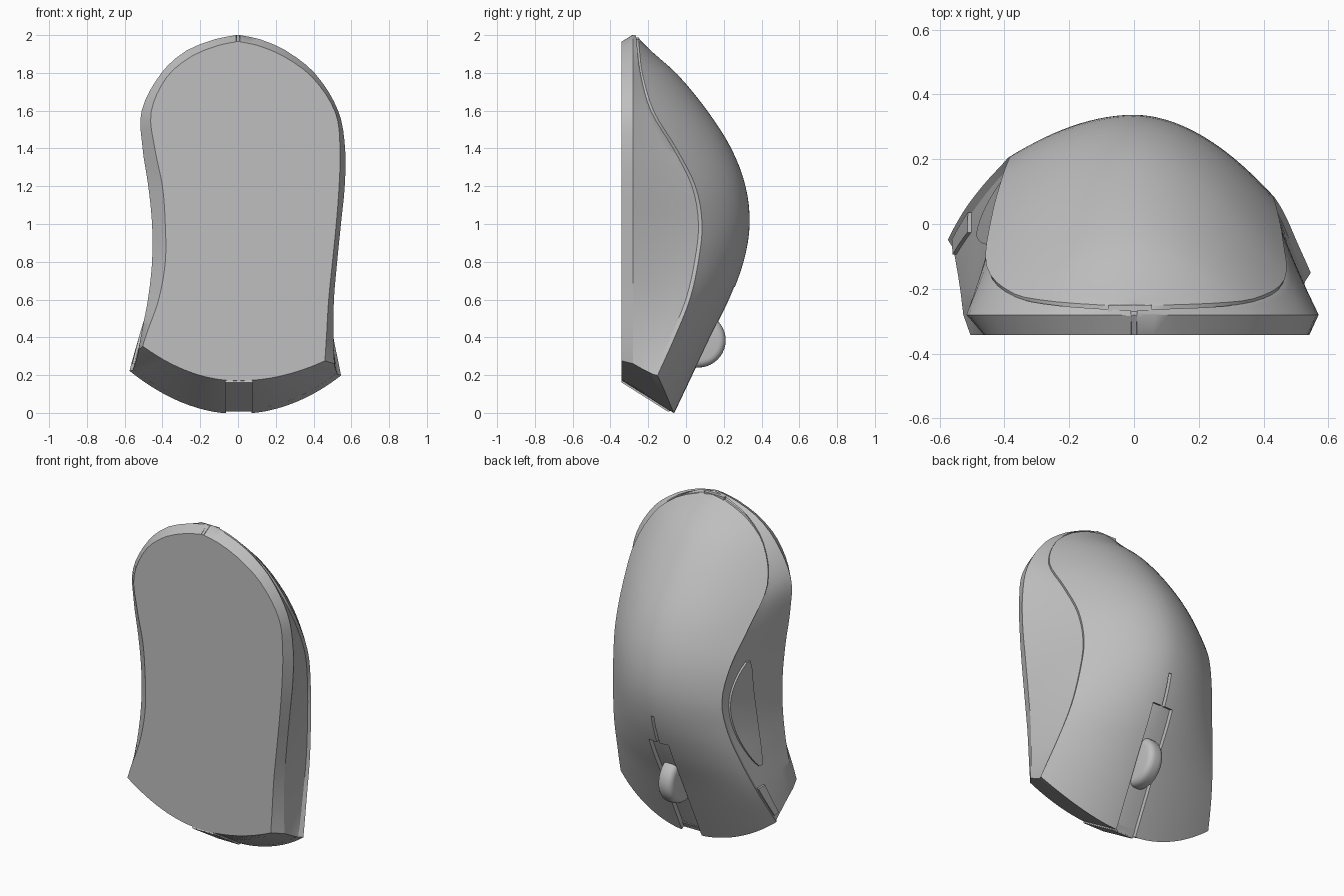
import bpy, bmesh, math
from mathutils import Matrix

if "Cube" in bpy.data.objects:
    bpy.data.objects.remove(bpy.data.objects["Cube"])

grey = bpy.data.materials.new("light grey plastic")
grey.use_nodes = True
COL = (0.52, 0.52, 0.52, 1)
grey.diffuse_color = COL
grey.node_tree.nodes["Principled BSDF"].inputs["Base Color"].default_value = COL

# Stations along the length: z, base L/R x, chamfer L/R x, left seam x y, right seam x y, crown y
ST = [
    (0.0, -.56, .44, -.56, .50, -.62, -.16, .58, -.24, -.06),
    (0.2, -.545, .455, -.545, .51, -.58, -.06, .545, -.15, .035),
    (0.4, -.49, .468, -.515, .505, -.525, .04, .505, -.06, .13),
    (0.6, -.42, .48, -.477, .508, -.465, .12, .47, .02, .23),
    (0.8, -.385, .50, -.455, .525, -.41, .18, .445, .065, .305),
    (1.0, -.385, .52, -.455, .545, -.385, .205, .43, .085, .337),
    (1.2, -.40, .535, -.475, .565, -.405, .15, .44, .05, .315),
    (1.4, -.44, .54, -.505, .567, -.44, .02, .46, -.05, .24),
    (1.6, -.46, .515, -.51, .53, -.455, -.13, .465, -.17, .115),
    (1.8, -.375, .39, -.405, .405, -.37, -.215, .37, -.23, -.045),
    (1.92, -.24, .235, -.27, .25, -.24, -.24, .235, -.245, -.175),
    (1.98, -.10, .10, -.115, .11, -.10, -.25, .10, -.25, -.235),
    (2.0, -.01, .01, -.01, .01, -.01, -.255, .01, -.255, -.25),
]
BASE_Y, EDGE_Y = -.342, -.28


def station(z):
    """Smooth Hermite interpolation of the station table."""
    z = min(max(z, 0), 2)
    i = max(k for k in range(len(ST) - 1) if ST[k][0] <= z)
    a, b = ST[i], ST[i + 1]
    p, q = ST[max(i - 1, 0)], ST[min(i + 2, len(ST) - 1)]
    h = b[0] - a[0]
    t = (z - a[0]) / h
    out = []
    for c in range(1, 10):
        ma = (b[c] - p[c]) / (b[0] - p[0]) * h
        mb = (q[c] - a[c]) / (q[0] - a[0]) * h
        out.append((2*t**3 - 3*t*t + 1) * a[c] + (t**3 - 2*t*t + t) * ma
                   + (3*t*t - 2*t**3) * b[c] + (t**3 - t*t) * mb)
    return out


def front_z(x, y):
    """Height of the sloped, bowed nose surface."""
    return max(0, .17 - .63 * (y - BASE_Y) + (.72 if x < 0 else .5) * x * x)


def place(func, s, drop=0):
    """Solve for a surface point so that row s = 0 lies on the nose surface."""
    z = s
    for _ in range(12):
        x, y = func(station(z))
        z = s + front_z(x, y) * max(0, 1 - s / .8)
    return x, y, z - drop * max(0, (s - 1.2) / .8) ** 2


def arc(t, inset=0):
    """Crown curve from left seam (t = -1) to right seam (t = 1)."""
    def f(v):
        xs, ys = (v[4], v[5]) if t < 0 else (v[6], v[7])
        k = 1 - inset
        return abs(t) * xs * k, v[8] - (v[8] - ys) * abs(t) ** 1.9 - inset
    return f


def wall(k, left):
    """Side wall from the chamfer edge (k = 0) to just inside the seam (k = 1)."""
    def f(v):
        xo, xs, ys = (v[2], v[4], v[5]) if left else (v[3], v[6], v[7])
        xs *= .975
        return xo + (xs - xo) * k, EDGE_Y + (ys - .012 - EDGE_Y) * k
    return f


def add_mesh(name, bm):
    bmesh.ops.recalc_face_normals(bm, faces=bm.faces)
    me = bpy.data.meshes.new(name)
    bm.to_mesh(me)
    bm.free()
    ob = bpy.data.objects.new(name, me)
    me.materials.append(grey)
    bpy.context.collection.objects.link(ob)
    return ob


def loft(name, rows, pair):
    """Skin rows of (outer, inner) point lists and cap both ends."""
    bm = bmesh.new()
    rings, n = [], 0
    for s in rows:
        outer, inner = pair(s)
        n = len(outer)
        rings.append([bm.verts.new(p) for p in outer + inner[::-1]])
    for a, b in zip(rings, rings[1:]):
        for i in range(2 * n):
            j = (i + 1) % (2 * n)
            bm.faces.new((a[i], a[j], b[j], b[i]))
    for r in (rings[0], rings[-1]):
        for i in range(n - 1):
            bm.faces.new((r[i], r[i + 1], r[2*n - 2 - i], r[2*n - 1 - i]))
    return add_mesh(name, bm)


def smooth(ob, angle=32):
    bpy.ops.object.select_all(action='DESELECT')
    ob.select_set(True)
    bpy.context.view_layer.objects.active = ob
    bpy.ops.object.shade_smooth_by_angle(angle=math.radians(angle))


ROWS = [i * .05 for i in range(37)] + [1.84, 1.88, 1.92, 1.95, 1.97, 1.98, 1.99, 2]
TS = [i / 14 - 1 for i in range(29)]
KS = [0, .25, .5, .75, 1]


def body_pair(s):
    funcs = [wall(k, True) for k in KS] + [arc(t, .03) for t in TS[1:-1]] \
        + [wall(k, False) for k in KS[::-1]]
    outer = [place(f, s) for f in funcs]
    m = len(outer) - 1
    inner = [place(lambda v, u=i / m: (v[0] + (v[1] - v[0]) * u, BASE_Y), s, .035)
             for i in range(m + 1)]
    return outer, inner


def shell_pair(s):
    return [place(arc(t), s, .015) for t in TS], [place(arc(t, .04), s, .015) for t in TS]


body = loft("lower_body", ROWS, body_pair)
shell = loft("top_shell", ROWS, shell_pair)


def box(name, size, loc, tilt=0, bevel=0):
    bm = bmesh.new()
    bmesh.ops.create_cube(bm, size=1, matrix=Matrix.Translation(loc)
                          @ Matrix.Rotation(tilt, 4, 'X') @ Matrix.Diagonal((*size, 1)))
    if bevel:
        bmesh.ops.bevel(bm, geom=bm.edges[:], offset=bevel, segments=2, affect='EDGES')
    return add_mesh(name, bm)


# Wheel channel and the thin slit behind it, cut through the shell
TILT = -math.atan2(.35, .73)
for size, loc in (((.135, .22, .78), (.005, .10, .31)), ((.018, .22, .4), (.005, .25, .66))):
    cutter = box("channel_cutter", size, loc, TILT)
    cutter.hide_render = True
    mod = shell.modifiers.new("channel", 'BOOLEAN')
    mod.object, mod.solver = cutter, 'EXACT'
    bpy.context.view_layer.objects.active = shell
    bpy.ops.object.modifier_apply(modifier=mod.name)
    bpy.data.objects.remove(cutter)
smooth(body)
smooth(shell)

# Scroll wheel
bm = bmesh.new()
bmesh.ops.create_cone(bm, cap_ends=True, segments=40, radius1=.145, radius2=.145, depth=.1,
                      matrix=Matrix.Translation((.005, .065, .385)) @ Matrix.Rotation(math.pi / 2, 4, 'Y'))
rims = [e for e in bm.edges if abs(e.verts[0].co.x - e.verts[1].co.x) < .01]
bmesh.ops.bevel(bm, geom=rims, offset=.035, segments=4, affect='EDGES', profile=.5)
smooth(add_mesh("scroll_wheel", bm))


# Raised plates on the left-hand wall: crescent thumb button and small front key
def plate(name, z0, z1, lo, hi, count):
    def pair(i):
        u = i / count
        v = station(z0 + (z1 - z0) * u)
        pts = [wall(lo(u) + (hi(u) - lo(u)) * j / 6, True)(v) for j in range(7)]
        z = z0 + (z1 - z0) * u
        return [(x - .012, y, z) for x, y in pts], [(x + .02, y, z) for x, y in pts]
    smooth(loft(name, range(count + 1), pair))


def bow(u):
    return max(.02, math.sin(math.pi * u)) ** .5


plate("thumb_button", .55, 1.18, lambda u: .68 - .2 * bow(u), lambda u: .68 + .22 * bow(u), 20)
plate("front_side_key", .26, .44, lambda u: .78, lambda u: .97, 4)

# Nose plate below the wheel channel and the small tab at the rear seam
box("nose_plate", (.15, .3, .05), (.005, -.205, .105), -math.atan2(.17, .27), .004)
box("rear_tab", (.135, .02, .04), (-.012, -.26, 1.968))
